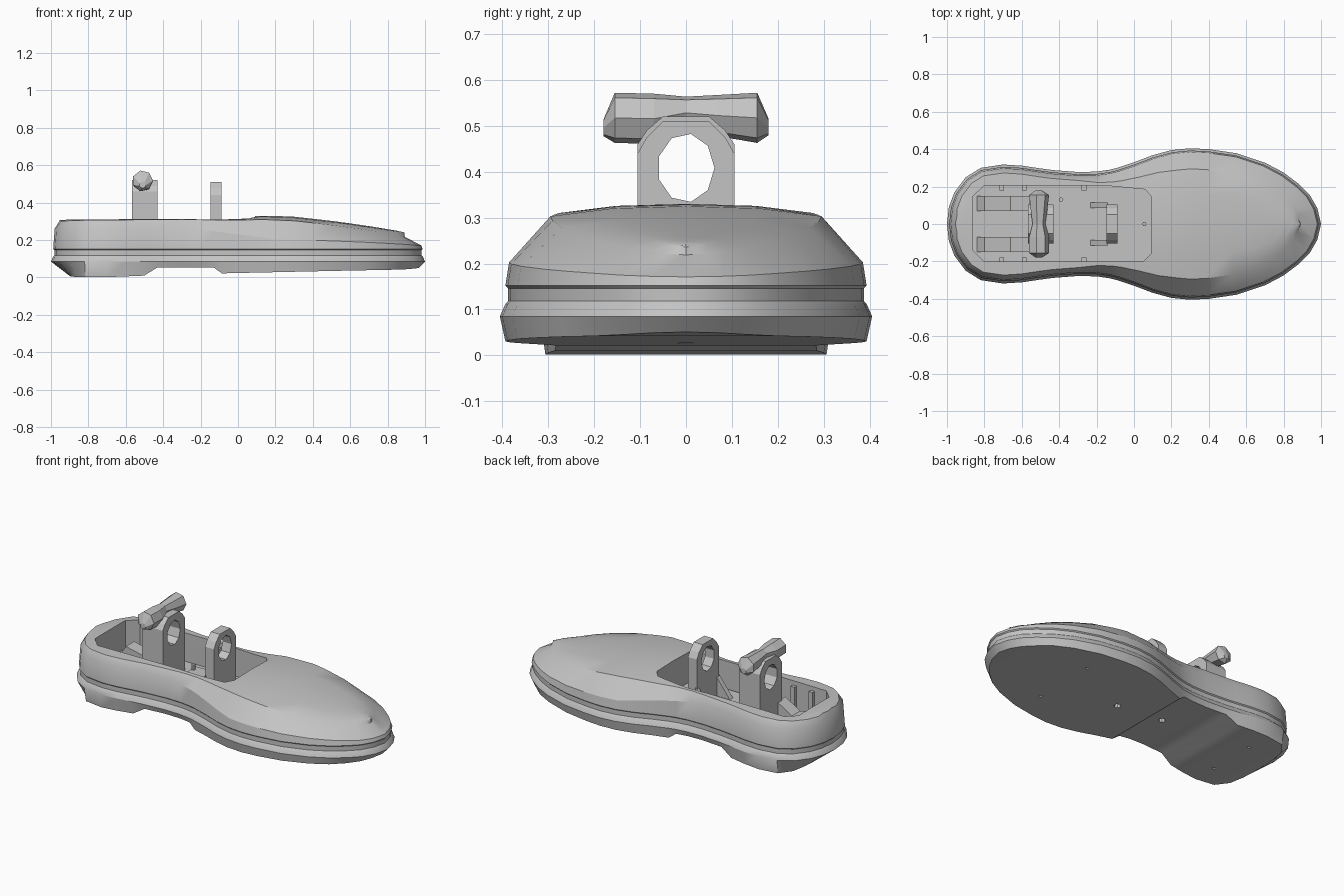
import bpy, bmesh, math
from mathutils import Vector

if "Cube" in bpy.data.objects:
    bpy.data.objects.remove(bpy.data.objects["Cube"])

GREY = (0.55, 0.55, 0.55, 1)
grey = bpy.data.materials.new("plain grey")
grey.use_nodes = True
grey.diffuse_color = GREY
grey.node_tree.nodes["Principled BSDF"].inputs["Base Color"].default_value = GREY


def finish(name, bm, smooth=None):
    bmesh.ops.remove_doubles(bm, verts=bm.verts, dist=0.0004)
    bmesh.ops.recalc_face_normals(bm, faces=bm.faces)
    mesh = bpy.data.meshes.new(name)
    bm.to_mesh(mesh)
    bm.free()
    mesh.materials.append(grey)
    ob = bpy.data.objects.new(name, mesh)
    bpy.context.collection.objects.link(ob)
    if smooth:
        shade(ob, smooth)
    return ob


def select(ob):
    bpy.ops.object.select_all(action='DESELECT')
    ob.select_set(True)
    bpy.context.view_layer.objects.active = ob


def shade(ob, degrees):
    select(ob)
    bpy.ops.object.shade_smooth_by_angle(angle=math.radians(degrees))


def loft(bm, rings, caps=True):
    loops = [[bm.verts.new(p) for p in ring] for ring in rings]
    n = len(loops[0])
    for a, b in zip(loops, loops[1:]):
        for i in range(n):
            j = (i + 1) % n
            bm.faces.new((a[i], a[j], b[j], b[i]))
    if caps:
        bm.faces.new(loops[0])
        bm.faces.new(loops[-1])


def prism(name, points, axis, lo, hi):
    """Extrude a flat profile along the named axis from lo to hi."""
    def place(p, d):
        return {'x': (d, p[0], p[1]), 'y': (p[0], d, p[1]), 'z': (p[0], p[1], d)}[axis]
    bm = bmesh.new()
    loft(bm, [[place(p, d) for p in points] for d in (lo, hi)])
    return finish(name, bm)


def cut(target, cutter):
    cutter.hide_render = True
    select(target)
    mod = target.modifiers.new("cut", 'BOOLEAN')
    mod.operation, mod.solver, mod.object = 'DIFFERENCE', 'EXACT', cutter
    bpy.ops.object.modifier_apply(modifier=mod.name)
    bpy.data.objects.remove(cutter)


def ellipse(cx, cy, rx, ry, n):
    return [(cx + rx * math.cos(math.tau * i / n), cy + ry * math.sin(math.tau * i / n))
            for i in range(n)]


def interp(table, x):
    if x <= table[0][0]:
        return table[0][1]
    for (x0, y0), (x1, y1) in zip(table, table[1:]):
        if x <= x1:
            return y0 + (y1 - y0) * (x - x0) / (x1 - x0)
    return table[-1][1]


# Sole-shaped shell: half widths along the length, then stacked offset rings
widths = [(-1, 0), (-.99, .09), (-.96, .17), (-.9, .25), (-.82, .3), (-.7, .318), (-.6, .312),
          (-.5, .297), (-.43, .288), (-.3, .278), (-.2, .28), (-.13, .29), (-.09, .3), (0, .33),
          (.1, .368), (.2, .395), (.3, .405), (.4, .4), (.55, .378), (.7, .328), (.8, .275),
          (.88, .215), (.94, .155), (.98, .085), (1, 0)]
top = [(-1, .305), (-.85, .312), (-.2, .318), (0, .322), (.15, .331), (.3, .325), (.5, .303),
       (.7, .275), (.85, .25), (1, .215)]
bottom = [(-1, .022), (-.87, .003), (-.75, 0), (-.5, .01), (-.43, .054), (-.13, .054),
          (-.09, .022), (.5, .035), (.9, .043), (1, .055)]
heel_to_toe = [(-.3, 0), (.2, 1)]

outline = [Vector((x, -w)) for x, w in widths] + [Vector((x, w)) for x, w in widths[-2:0:-1]]
count = len(outline)
normals = []
for i in range(count):
    t = outline[(i + 1) % count] - outline[i - 1]
    normals.append(Vector((t.y, -t.x)).normalized())


def ring(offset, height, squash=1):
    pts = []
    for p, n in zip(outline, normals):
        q = p - n * offset(p.x)
        pts.append((q.x, q.y * squash, height(q.x)))
    return pts


def toe(x):
    return interp(heel_to_toe, x)


def under(x):
    return .012 + .09 * max(0, (-x - .85) / .15) + .02 * max(0, (x - .8) / .2)


def rim(x):
    return .045 + .065 * toe(x)


def z_bottom(x):
    return interp(bottom, x)


def z_shoulder(x):
    return .15 + (interp(top, x) - .15) * (.72 - .42 * toe(x))


bm = bmesh.new()
loft(bm, [
    ring(under, z_bottom, 0),
    ring(under, z_bottom),
    ring(lambda x: 0, lambda x: .085),
    ring(lambda x: .012, lambda x: .112),
    ring(lambda x: .018, lambda x: .118),
    ring(lambda x: .018, lambda x: .146),
    ring(lambda x: .012, lambda x: .152),
    ring(lambda x: .02, z_shoulder),
    ring(rim, lambda x: interp(top, x) - .006 - .016 * toe(x)),
    ring(rim, lambda x: interp(top, x) - .005 * toe(x), .55),
    ring(rim, lambda x: interp(top, x), 0)], caps=False)
bmesh.ops.dissolve_degenerate(bm, dist=0.0004, edges=bm.edges)
shell = finish("sole_shell", bm)

# Open cockpit and small holes in the underside
FLOOR = .14
cockpit = [(-.86, -.14), (-.8, -.2), (.05, -.2), (.09, -.16), (.09, .15), (.06, .185),
           (-.15, .205), (-.8, .205), (-.86, .15)]
cut(shell, prism("cockpit_cutter", cockpit, 'z', FLOOR, .5))
for x, y, r in ((.12, 0, .02), (-.2, 0, .02), (.5, .2, .01), (.5, -.2, .01),
                (-.7, .15, .01), (-.7, -.15, .01)):
    cut(shell, prism("hole_cutter", ellipse(x, y, r, r, 8), 'z', -.1, .11))
shade(shell, 32)

# Raised floor panel and pins
prism("floor_panel", [(-.4, -.19), (0, -.19), (0, .17), (-.4, .17)], 'z', FLOOR - .01, FLOOR + .008)
for x, y in ((-.39, .13), (.055, 0)):
    prism("floor_pin", ellipse(x, y, .012, .012, 6), 'z', FLOOR - .01, FLOOR + .04)

# Wall ribs inside the cockpit
for side in (-1, 1):
    for x in (-.72, -.6, -.28):
        prism("wall_rib", [(x, side * .18), (x + .025, side * .18), (x + .025, side * .215),
                           (x, side * .215)], 'z', FLOOR - .01, .285)


# Two upright posts, each with an oval opening
def post(name, x0, x1, height, chamfer):
    b = FLOOR - .01
    sides = [(.105, b), (.105, height - chamfer), (.085, height - chamfer * .5), (.05, height)]
    ob = prism(name, sides + [(-y, z) for y, z in reversed(sides)], 'x', x0, x1)
    cut(ob, prism("opening_cutter", ellipse(0, .408, .062, .075, 9), 'x', x0 - .1, x1 + .1))
    return ob


post("front_post", -.147, -.087, .51, .07)
post("rear_post", -.568, -.43, .52, .06)

# Knobbly crossbar on the rear post
bm = bmesh.new()
bar = [(-.18, .018, .495), (-.155, .056, .517), (-.07, .056, .515), (0, .036, .528),
       (.07, .046, .522), (.155, .056, .517), (.18, .018, .497)]
loft(bm, [[(x, y, z) for x, z in ellipse(-.51, zc, r, r, 7)] for y, r, zc in bar])
finish("rear_crossbar", bm)

# Braces beside the posts
for side in (-1, 1):
    prism("rear_brace", [(-.84, FLOOR), (-.56, FLOOR), (-.56, .23), (-.66, .17), (-.8, .2)],
          'y', side * .07, side * .15)
    prism("front_brace", [(-.24, FLOOR), (-.14, FLOOR), (-.14, .27)], 'y', side * .085, side * .115)
